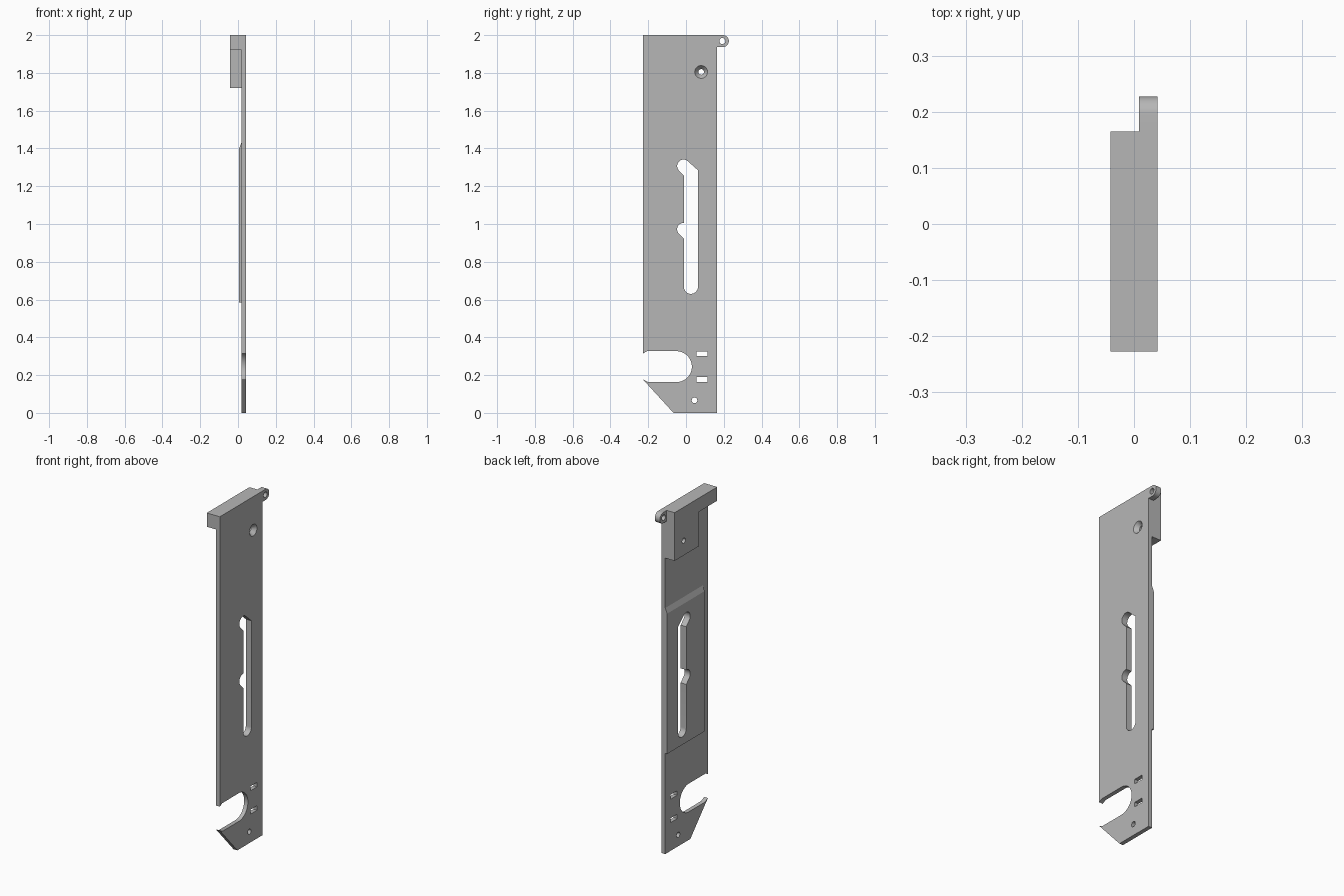
import bpy, bmesh
from math import cos, sin, radians

if "Cube" in bpy.data.objects:
    bpy.data.objects.remove(bpy.data.objects["Cube"], do_unlink=True)

metal = bpy.data.materials.new("plain grey")
metal.use_nodes = True
grey = (0.47, 0.47, 0.47, 1)
metal.diffuse_color = grey
metal.node_tree.nodes["Principled BSDF"].inputs["Base Color"].default_value = grey

BACK, FRONT = 0.018, 0.042      # plate faces along x
Y0, Y1 = -0.227, 0.165          # plate edges along y


def arc(y, z, r, a0, a1, n=20):
    step = (a1 - a0) / n
    return [(y + r * cos(radians(a0 + step * i)), z + r * sin(radians(a0 + step * i)))
            for i in range(n + 1)]


def circle(y, z, r, n=32):
    return arc(y, z, r, 0, 360, n)[:-1]


def rect(y0, y1, z0, z1):
    return [(y0, z0), (y1, z0), (y1, z1), (y0, z1)]


def finish(obj):
    obj.data.materials.clear()
    obj.data.materials.append(metal)
    bpy.ops.object.select_all(action='DESELECT')
    obj.select_set(True)
    bpy.context.view_layer.objects.active = obj
    bpy.ops.object.shade_smooth_by_angle(angle=radians(30))


def slab(name, x0, x1, outline, holes=()):
    """Extrude a y-z outline with holes from x0 to x1."""
    curve = bpy.data.curves.new(name, 'CURVE')
    curve.dimensions = '2D'
    curve.fill_mode = 'BOTH'
    curve.extrude = (x1 - x0) / 2
    for loop in [outline, *holes]:
        spline = curve.splines.new('POLY')
        spline.points.add(len(loop) - 1)
        for point, (y, z) in zip(spline.points, loop):
            point.co = (y, z, 0, 1)
        spline.use_cyclic_u = True
    obj = bpy.data.objects.new(name, curve)
    bpy.context.collection.objects.link(obj)
    obj.rotation_euler = (radians(90), 0, radians(90))
    obj.location.x = (x0 + x1) / 2
    bpy.ops.object.select_all(action='DESELECT')
    obj.select_set(True)
    bpy.context.view_layer.objects.active = obj
    bpy.ops.object.convert(target='MESH')
    obj = bpy.context.view_layer.objects.active
    bm = bmesh.new()
    bm.from_mesh(obj.data)
    bmesh.ops.remove_doubles(bm, verts=bm.verts, dist=1e-5)
    bmesh.ops.recalc_face_normals(bm, faces=bm.faces)
    bm.to_mesh(obj.data)
    bm.free()
    finish(obj)
    return obj


def mesh_part(name, verts, faces):
    mesh = bpy.data.meshes.new(name)
    mesh.from_pydata(verts, [], faces)
    obj = bpy.data.objects.new(name, mesh)
    bpy.context.collection.objects.link(obj)
    finish(obj)


# Long slot with two side notches, shared by plate and pad
slot = (arc(0.026, 0.667, 0.037, 180, 360)
        + [(0.063, 1.285)]
        + arc(-0.013, 1.307, 0.034, 50, 225)
        + [(-0.011, 1.257)]
        + arc(-0.013, 0.972, 0.034, 87, 225)
        + [(-0.011, 0.922)])

# Main plate with hooked lower end
mouth = arc(-0.051, 0.245, 0.082, -90, 90, 32)
plate = ([(-0.066, 0), (Y1, 0), (Y1, 2), (Y0, 2), (Y0, 0.315), (-0.205, 0.327)]
         + mouth[::-1] + [(-0.2, 0.163), (Y0, 0.176)])
slab("main_plate", BACK, FRONT, plate, [
    slot,
    circle(0.08, 1.805, 0.034),
    rect(0.055, 0.115, 0.3, 0.326),
    rect(0.055, 0.115, 0.164, 0.19),
    circle(0.045, 0.066, 0.015)])

# Raised pad on the back with a sloped upper end
PAD_X, PAD_Y = 0.006, -0.18
slab("slot_pad", PAD_X, BACK, rect(PAD_Y, Y1, 0.585, 1.4), [slot])
mesh_part("pad_slope",
          [(x, y, z) for y in (PAD_Y, Y1)
           for x, z in ((PAD_X, 1.4), (BACK, 1.4), (BACK, 1.43))],
          [(0, 1, 2), (5, 4, 3), (0, 2, 5, 3), (1, 4, 5, 2), (0, 3, 4, 1)])

# Stepped head block behind the top of the plate
slab("head_block", -0.042, BACK,
     [(-0.06, 1.72), (Y1, 1.72), (Y1, 2), (Y0, 2), (Y0, 1.92), (-0.06, 1.92)],
     [circle(0.08, 1.805, 0.015)])

# Conical countersink lining the screw hole
wide, narrow = circle(0.08, 1.805, 0.034), circle(0.08, 1.805, 0.015)
n = len(wide)
mesh_part("screw_countersink",
          [(FRONT, y, z) for y, z in wide] + [(BACK, y, z) for y, z in narrow],
          [(i, (i + 1) % n, n + (i + 1) % n, n + i) for i in range(n)])

# Hinge lug at the upper rear corner
slab("hinge_lug", 0.009, FRONT,
     [(Y1, 1.937)] + arc(0.1955, 1.9685, 0.0315, -90, 90) + [(Y1, 2)],
     [circle(0.192, 1.9685, 0.016)])
